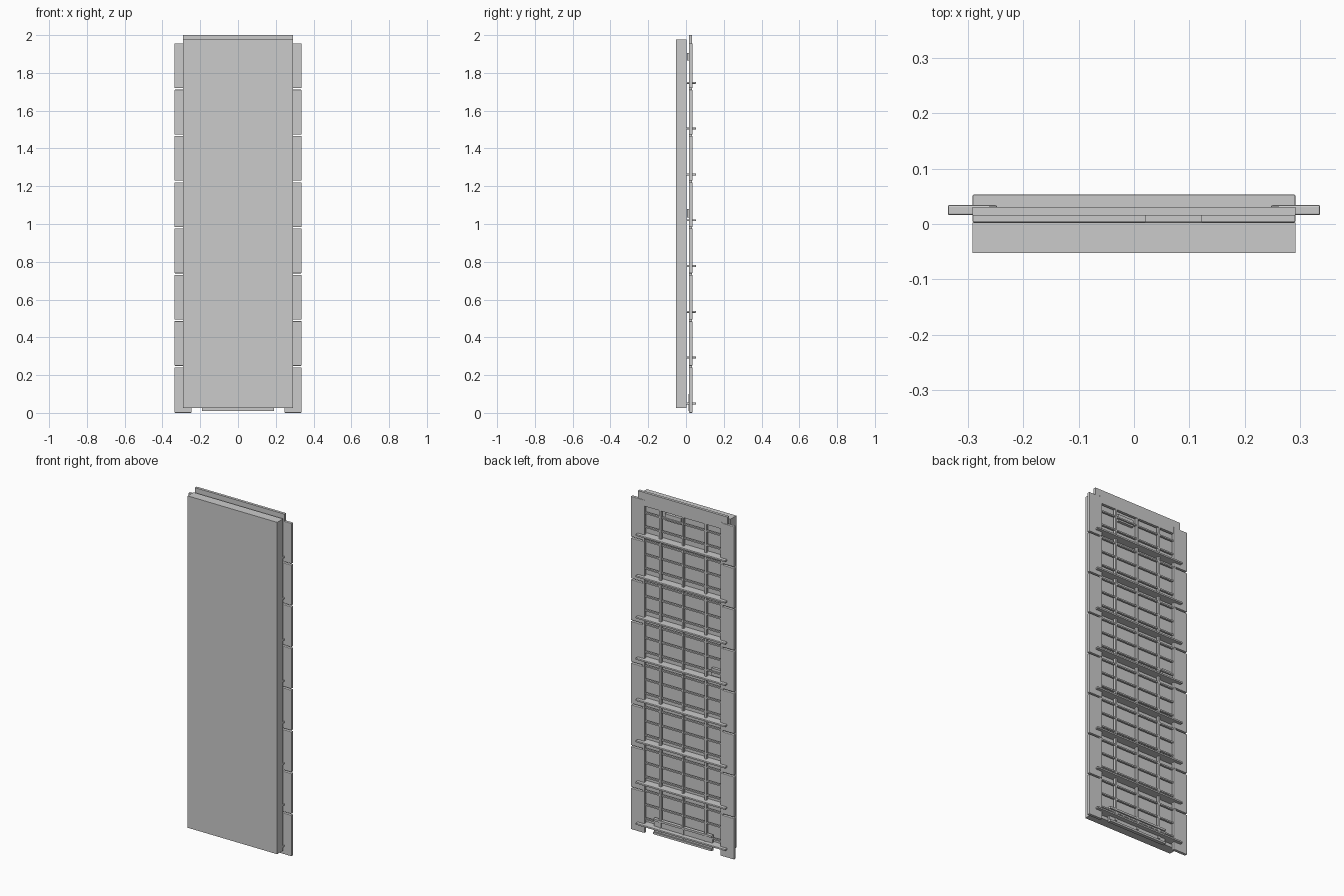
import bpy

if "Cube" in bpy.data.objects:
    bpy.data.objects.remove(bpy.data.objects["Cube"])

PITCH = 0.245  # height of one repeated storey


def box(name, x, y, z, bevel=0.0):
    """Box from (min, max) ranges on each axis."""
    bpy.ops.mesh.primitive_cube_add(size=1, location=[(r[0] + r[1]) / 2 for r in (x, y, z)])
    ob = bpy.context.object
    ob.name = name
    ob.scale = [r[1] - r[0] for r in (x, y, z)]
    bpy.ops.object.transform_apply(location=False, rotation=False, scale=True)
    if bevel:
        m = ob.modifiers.new("edge_bevel", 'BEVEL')
        m.width = bevel
        m.segments = 2
    return ob


# Front slab
box("front_slab", (-0.291, 0.291), (-0.052, 0.003), (0.027, 1.977))

# Segmented side stiles with thin gaps between storeys
for side in (-1, 1):
    for i in range(8):
        z0 = i * PITCH + (0.004 if i else 0.0)
        x = sorted((side * 0.247, side * 0.336))
        box("side_stile_segment", x, (0.016, 0.034), (z0, (i + 1) * PITCH - 0.004), 0.003)
    # continuous inner edge strip tying the segments together
    x = sorted((side * 0.247, side * 0.262))
    box("stile_inner_strip", x, (0.017, 0.032), (0.004, 1.96))

# Top rail
box("top_rail", (-0.291, 0.291), (0.015, 0.031), (1.92, 2.0))

# Vertical lattice bars
for x in (-0.147, 0.0, 0.147):
    box("vertical_bar", (x - 0.006, x + 0.006), (0.016, 0.03), (0.03, 1.93))

# Horizontal lattice bars, three per storey
for i in range(1, 24):
    z = i * PITCH / 3
    box("horizontal_bar", (-0.25, 0.25), (0.016, 0.028), (z - 0.004, z + 0.004))

# Projecting slats
for i in range(8):
    z = 0.05 + i * 0.2425
    box("slat", (-0.291, 0.291), (0.003, 0.053), (z - 0.005, z + 0.005), 0.002)

# Bottom plate with raised rails
box("bottom_plate", (-0.19, 0.19), (0.014, 0.026), (0.01, 0.10))
box("bottom_plate_upper_rail", (-0.19, 0.19), (0.014, 0.034), (0.088, 0.10))
box("bottom_plate_lower_rail", (-0.19, 0.19), (0.014, 0.034), (0.01, 0.022))

# Small brackets between lattice and slab
box("upper_bracket", (0.02, 0.123), (0.004, 0.02), (1.865, 1.905))
box("side_bracket", (-0.25, -0.18), (0.004, 0.02), (1.035, 1.08))
